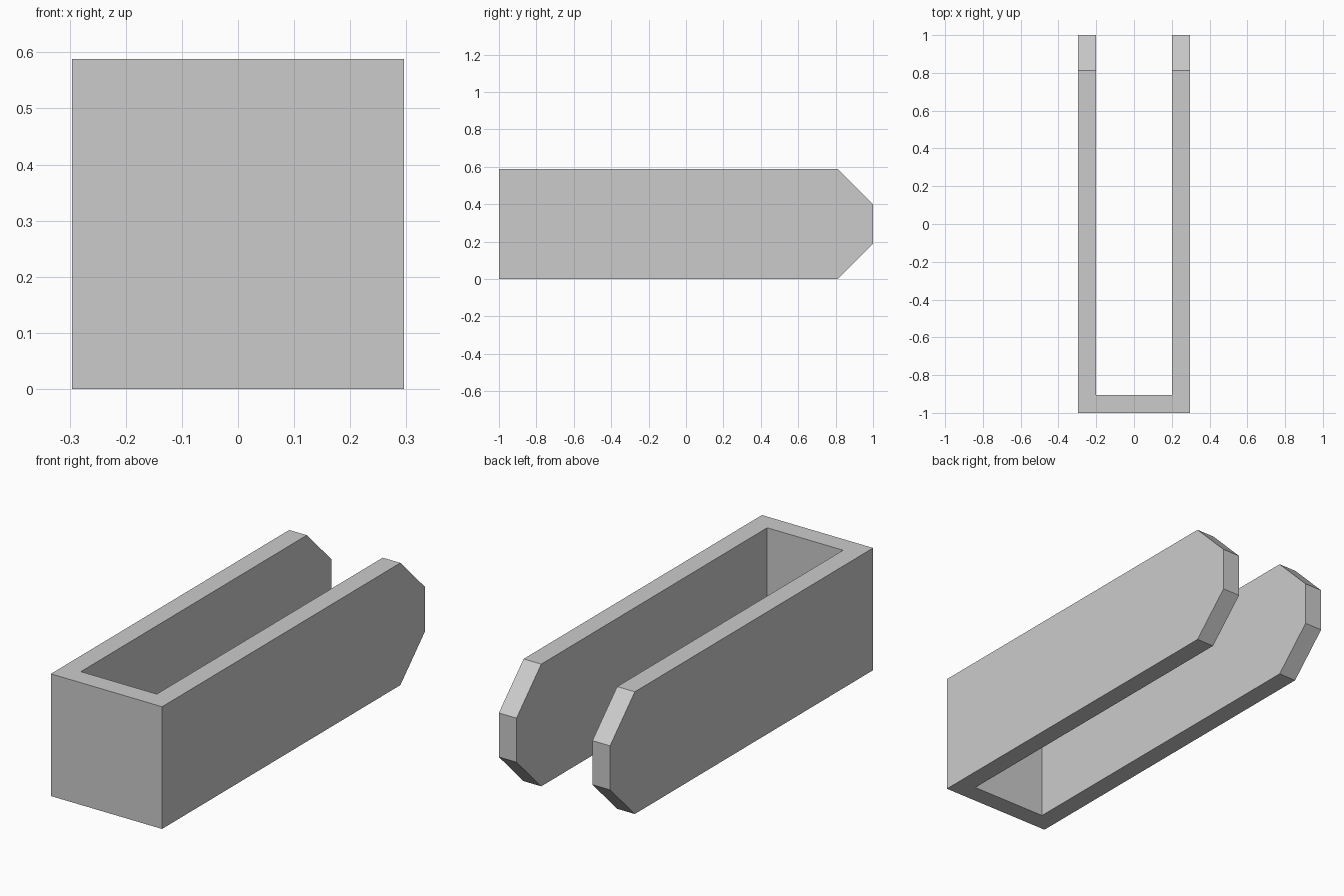
import bpy, bmesh

if "Cube" in bpy.data.objects:
    bpy.data.objects.remove(bpy.data.objects["Cube"])

W, H, T, CHAMFER = 0.296, 0.588, 0.094, 0.188

# U-shaped plan: closed front wall, two arms open at the back
right = [(W, -1), (W, 1), (W - T, 1), (W - T, -1 + T)]
plan = right + [(-x, y) for x, y in reversed(right)]

bm = bmesh.new()
base = bm.faces.new([bm.verts.new((x, y, 0)) for x, y in plan])
top = bmesh.ops.extrude_face_region(bm, geom=[base])["geom"]
bmesh.ops.translate(bm, vec=(0, 0, H),
                    verts=[v for v in top if isinstance(v, bmesh.types.BMVert)])

# Chamfer the upper and lower edges of both arm tips
tips = [e for e in bm.edges
        if all(v.co.y > 0.99 for v in e.verts)
        and abs(e.verts[0].co.z - e.verts[1].co.z) < 0.01]
bmesh.ops.bevel(bm, geom=tips, offset=CHAMFER, offset_type='OFFSET',
                segments=1, affect='EDGES', clamp_overlap=False)
bmesh.ops.recalc_face_normals(bm, faces=bm.faces)

mesh = bpy.data.meshes.new("u_channel_bracket")
bm.to_mesh(mesh)
bm.free()
obj = bpy.data.objects.new("u_channel_bracket", mesh)
bpy.context.collection.objects.link(obj)
